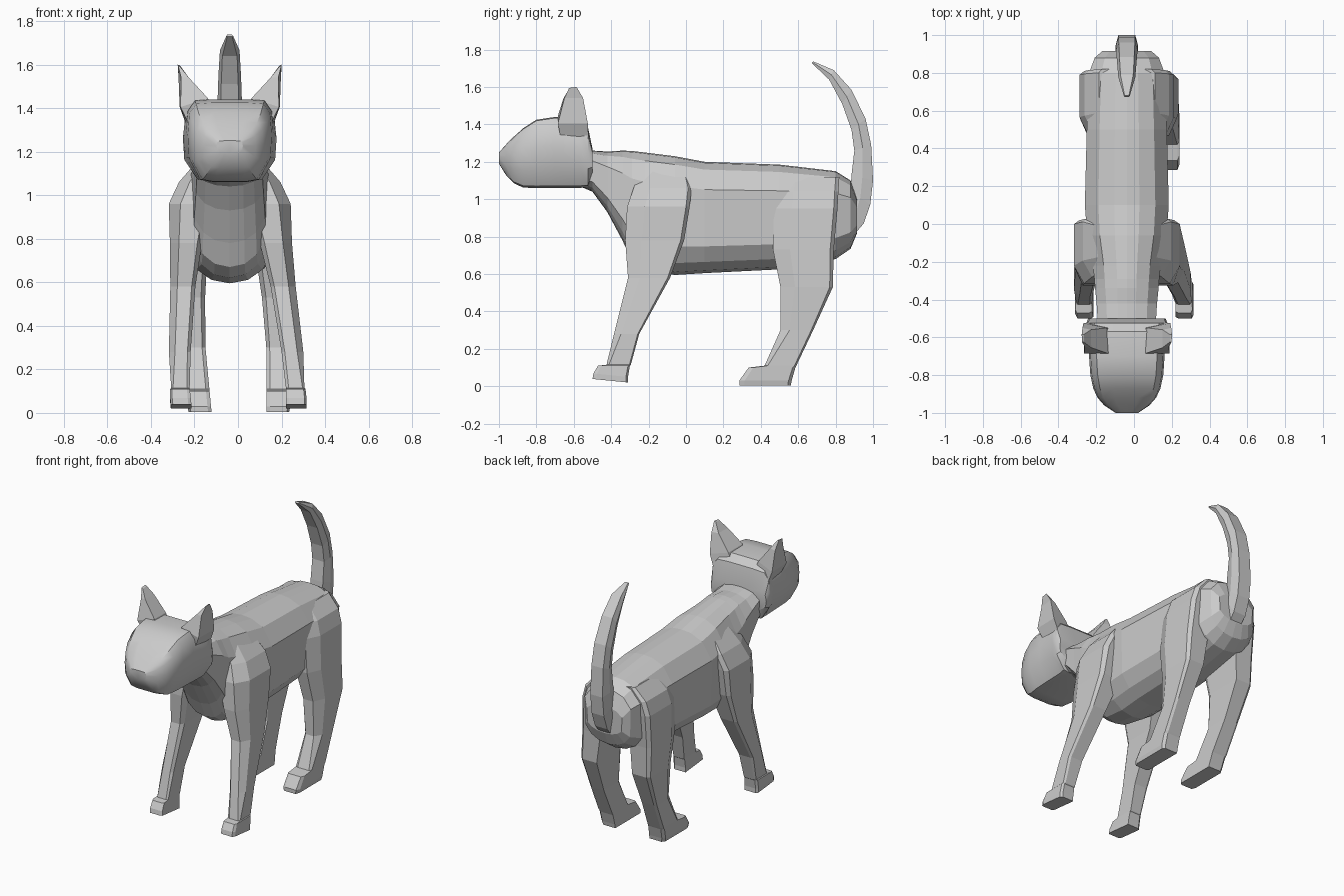
import bpy, bmesh, math

CX = -0.038  # symmetry plane of the animal


def loft(name, rings, smooth=None):
    """Skin a list of equal-length point rings and cap both ends."""
    bm = bmesh.new()
    vs = [[bm.verts.new(p) for p in r] for r in rings]
    n = len(vs[0])
    for a, b in zip(vs, vs[1:]):
        for i in range(n):
            bm.faces.new((a[i], a[(i + 1) % n], b[(i + 1) % n], b[i]))
    bm.faces.new(vs[0])
    bm.faces.new(vs[-1])
    bmesh.ops.recalc_face_normals(bm, faces=bm.faces)
    me = bpy.data.meshes.new(name)
    bm.to_mesh(me)
    bm.free()
    ob = bpy.data.objects.new(name, me)
    bpy.context.collection.objects.link(ob)
    if smooth:
        bpy.ops.object.select_all(action='DESELECT')
        ob.select_set(True)
        bpy.context.view_layer.objects.active = ob
        bpy.ops.object.shade_smooth_by_angle(angle=math.radians(smooth))
    return ob


def section(half, y, w, top, bot):
    """Symmetric cross-section from half profile (width fraction, height fraction)."""
    right = [(CX + w * u, y, bot + (top - bot) * v) for u, v in half]
    left = [(2 * CX - x, yy, z) for x, yy, z in reversed(right) if x > CX + 1e-6]
    return right + left


# Torso and neck: y, half width, top, bottom
torso_half = [(0, 1), (.3, .99), (.68, .93), (1, .75), (.97, .24), (.72, .1), (.4, .025), (0, 0)]
torso = [(-.57, .15, 1.25, 1.07), (-.50, .155, 1.26, 1.04), (-.42, .16, 1.255, .93),
         (-.34, .168, 1.26, .78), (-.29, .172, 1.258, .67), (-.22, .18, 1.25, .62),
         (-.06, .21, 1.23, .595), (.1, .222, 1.2, .605), (.5, .212, 1.185, .625),
         (.8, .2, 1.15, .68), (.88, .17, 1.10, .735), (.915, .13, 1.0, .82)]
loft("torso", [section(torso_half, *r) for r in torso])

# Head
head_half = [(0, 1), (.4, 1), (.8, .985), (.96, .86), (1, .6), (.97, .3), (.7, .03), (.4, 0), (0, 0)]
head = [(-1.0, .06, 1.25, 1.19), (-.96, .12, 1.295, 1.125), (-.92, .155, 1.335, 1.085),
        (-.87, .178, 1.38, 1.062), (-.80, .193, 1.425, 1.06), (-.70, .2, 1.44, 1.06),
        (-.57, .207, 1.43, 1.06), (-.525, .215, 1.39, 1.065), (-.50, .205, 1.27, 1.13)]
loft("head", [section(head_half, *r) for r in head], smooth=32)

# Ears: x measured out from the symmetry plane
ear = [[(.19, -.67, 1.33), (.08, -.68, 1.38), (.08, -.55, 1.37), (.195, -.52, 1.31)],
       [(.226, -.685, 1.405), (.10, -.685, 1.445), (.11, -.55, 1.435), (.23, -.525, 1.405)],
       [(.223, -.65, 1.54), (.188, -.655, 1.54), (.19, -.56, 1.54), (.235, -.55, 1.54)],
       [(.237, -.625, 1.595), (.228, -.625, 1.59), (.228, -.585, 1.595), (.239, -.585, 1.6)]]
for s, side in ((1, "right"), (-1, "left")):
    loft(side + "_ear", [[(CX + s * x, y, z) for x, y, z in r] for r in ear])

# Legs: z, front y, back y, inner x, outer x (right side)
front = [(.03, -.50, -.31, .22, .315), (.06, -.495, -.31, .22, .315), (.11, -.47, -.30, .22, .31),
         (.115, -.425, -.295, .22, .305), (.28, -.385, -.25, .20, .30), (.58, -.31, -.085, .15, .265),
         (.78, -.325, -.01, .10, .248), (.96, -.315, .02, .05, .242), (1.06, -.28, .03, .02, .195),
         (1.17, -.24, 0, 0, .10)]
rear = [(.004, .285, .56, .13, .235), (.03, .285, .565, .13, .24), (.10, .335, .585, .13, .24),
        (.11, .42, .59, .13, .24), (.30, .505, .68, .13, .235), (.53, .505, .785, .11, .235),
        (.73, .465, .79, .08, .225), (.95, .47, .81, .05, .212), (1.04, .48, .815, .03, .185),
        (1.12, .50, .82, 0, .11)]


def leg(name, rows, s, tuck):
    rings = []
    for z, yf, yb, xi, xo in rows:
        t = tuck * max(0, 1 - z / .9)  # the left feet step inwards
        d, w = yb - yf, xo - xi
        c = .1 if z < .2 else .28
        pts = [(xi, yf + c * .4 * d), (xi + .15 * w, yf), (xo - c * w, yf),
               (xo, yf + c * d), (xo, yb - .06 * d), (xo - .15 * w, yb), (xi, yb)]
        # soles tilt slightly up towards the toes on the front feet
        tilt = .1 if rows is front and z < .1 else 0
        rings.append([(CX + s * (x - CX - t), y, z + tilt * (yb - .1 - y)) for x, y in pts])
    loft(name, rings)


for s, side, tuck in ((1, "right", 0), (-1, "left", .085)):
    leg("front_leg_" + side, front, s, tuck)
    leg("rear_leg_" + side, rear, s, tuck)

# Tail: outer (y, z), inner (y, z), half width
tail = [(.89, .80, .84, .94, .055), (.95, .87, .87, 1.0, .06), (.985, .97, .88, 1.05, .06),
        (1.0, 1.1, .885, 1.13, .06), (.99, 1.29, .9, 1.26, .058), (.96, 1.43, .885, 1.37, .057),
        (.885, 1.585, .835, 1.51, .052), (.79, 1.69, .765, 1.64, .045), (.68, 1.737, .672, 1.728, .015)]
rings = []
for yo, zo, yi, zi, w in tail:
    ym, zm = (yo + yi) / 2, (zo + zi) / 2
    rings.append([(CX - .75 * w, yo, zo), (CX + .75 * w, yo, zo), (CX + w, ym, zm),
                  (CX + .75 * w, yi, zi), (CX - .75 * w, yi, zi), (CX - w, ym, zm)])
loft("tail", rings)
